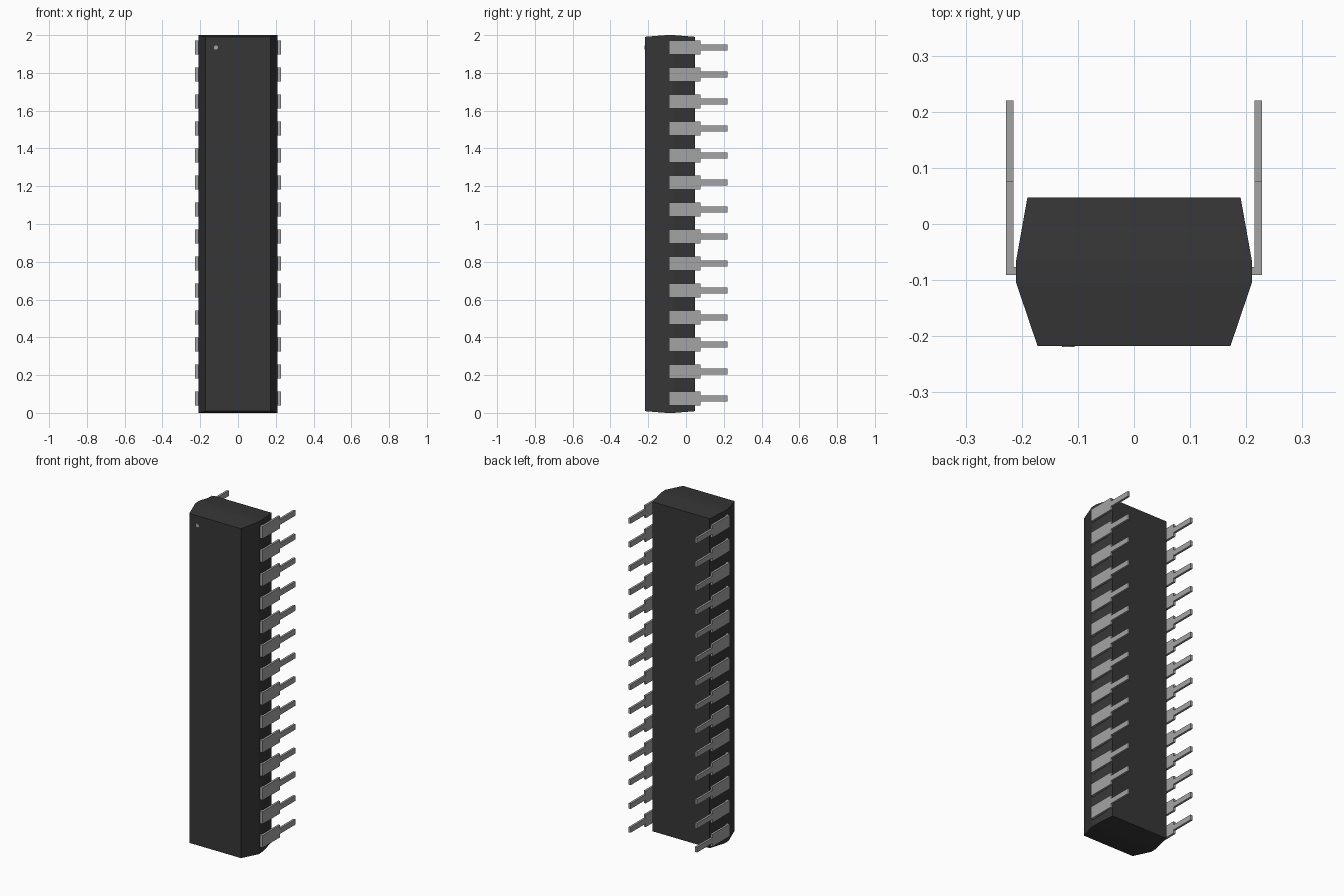
import bpy, bmesh, math
from mathutils import Matrix, Vector

if "Cube" in bpy.data.objects:
    bpy.data.objects.remove(bpy.data.objects["Cube"])


def grey(name, v):
    m = bpy.data.materials.new(name)
    m.diffuse_color = (v, v, v, 1)
    m.use_nodes = True
    m.node_tree.nodes["Principled BSDF"].inputs["Base Color"].default_value = m.diffuse_color
    return m


def make_object(name, bm, mat):
    bmesh.ops.recalc_face_normals(bm, faces=bm.faces)
    me = bpy.data.meshes.new(name)
    bm.to_mesh(me)
    bm.free()
    me.materials.append(mat)
    ob = bpy.data.objects.new(name, me)
    bpy.context.collection.objects.link(ob)
    return ob


def extrude_profile(bm, points, direction):
    face = bm.faces.new([bm.verts.new(p) for p in points])
    ext = bmesh.ops.extrude_face_region(bm, geom=[face])
    verts = [g for g in ext["geom"] if isinstance(g, bmesh.types.BMVert)]
    bmesh.ops.translate(bm, verts=verts, vec=Vector(direction))


dark = grey("dark_plastic", 0.037)
metal = grey("metal", 0.37)

# Package body: rectangles lofted along y (y, half width, end inset)
bm = bmesh.new()
rings = []
for y, w, i in [(-0.217, 0.172, 0.009), (-0.105, 0.21, 0.0),
                (-0.065, 0.21, 0.0), (0.047, 0.19, 0.009)]:
    rings.append([bm.verts.new(p) for p in
                  [(-w, y, i), (w, y, i), (w, y, 2 - i), (-w, y, 2 - i)]])
for a, b in zip(rings, rings[1:]):
    for k in range(4):
        n = (k + 1) % 4
        bm.faces.new([a[k], a[n], b[n], b[k]])
bm.faces.new(rings[0])
bm.faces.new(rings[-1])
make_object("chip_body", bm, dark)

# Pins: stepped blade plus a short shoulder entering the body
bm = bmesh.new()
wide, thin = 0.037, 0.016
half = [(-0.091, wide), (0.076, wide), (0.076, thin), (0.22, thin)]
outline = half + [(y, -z) for y, z in reversed(half)]
extrude_profile(bm, [(0.215, y, z) for y, z in outline], (0.013, 0, 0))
extrude_profile(bm, [(0.2, -0.091, -wide), (0.2, -0.077, -wide),
                     (0.2, -0.077, wide), (0.2, -0.091, wide)], (0.015, 0, 0))
bmesh.ops.translate(bm, verts=bm.verts, vec=(0, 0, 0.075))
pins = make_object("pins", bm, metal)
arr = pins.modifiers.new("row", 'ARRAY')
arr.count = 14
arr.use_relative_offset = False
arr.use_constant_offset = True
arr.constant_offset_displace = (0, 0, 0.143)
mir = pins.modifiers.new("both_sides", 'MIRROR')
mir.use_axis[0] = True

# Orientation dot on the front face
bm = bmesh.new()
bmesh.ops.create_cone(bm, cap_ends=True, segments=16, radius1=0.011,
                      radius2=0.011, depth=0.004,
                      matrix=Matrix.Translation((-0.117, -0.217, 1.934))
                      @ Matrix.Rotation(math.pi / 2, 4, 'X'))
make_object("orientation_dot", bm, metal)
